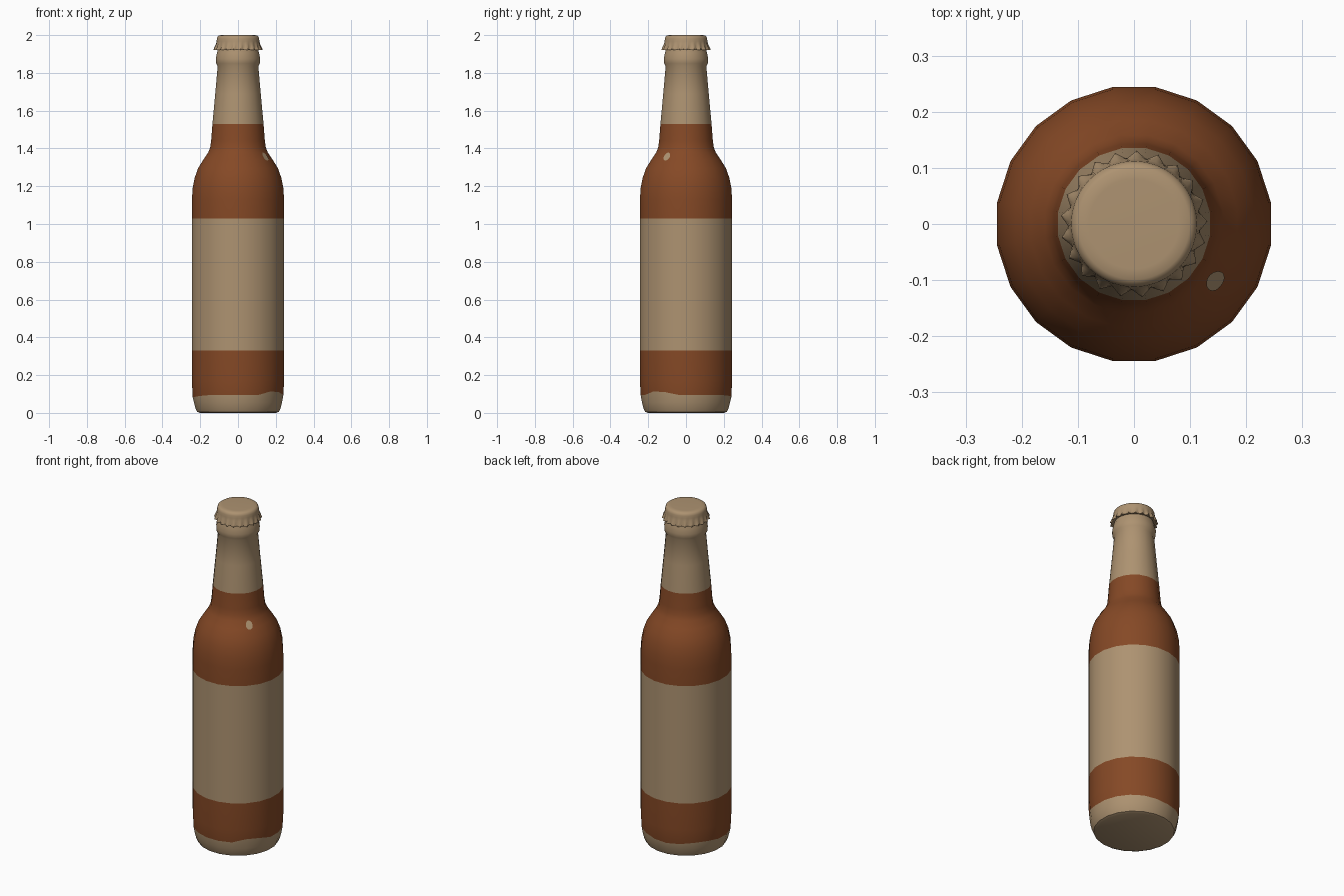
import bpy, bmesh, math

if "Cube" in bpy.data.objects:
    bpy.data.objects.remove(bpy.data.objects["Cube"])

SIDES = 20


def material(name, rgb):
    m = bpy.data.materials.new(name)
    m.diffuse_color = (*rgb, 1)
    m.use_nodes = True
    m.node_tree.nodes["Principled BSDF"].inputs["Base Color"].default_value = m.diffuse_color
    return m


tan = material("tan", (0.42, 0.29, 0.165))
brown = material("brown", (0.235, 0.066, 0.019))


def finish(bm, name, angle, recalc=True):
    if recalc:
        bmesh.ops.recalc_face_normals(bm, faces=bm.faces[:])
    me = bpy.data.meshes.new(name)
    bm.to_mesh(me)
    bm.free()
    me.materials.append(tan)
    me.materials.append(brown)
    ob = bpy.data.objects.new(name, me)
    bpy.context.collection.objects.link(ob)
    bpy.ops.object.select_all(action='DESELECT')
    ob.select_set(True)
    bpy.context.view_layer.objects.active = ob
    bpy.ops.object.shade_smooth_by_angle(angle=math.radians(angle))
    return ob


def loft(name, n, rows, point, colour, angle):
    """Rings of n points joined by quads, with flat end caps."""
    bm = bmesh.new()
    rings = [[bm.verts.new(point(row, (i + 0.5) * math.tau / n, i)) for i in range(n)]
             for row in rows]
    for k, (a, b) in enumerate(zip(rings, rings[1:])):
        for i in range(n):
            j = (i + 1) % n
            bm.faces.new((a[i], a[j], b[j], b[i])).material_index = colour(rows[k][1])
    bm.faces.new(rings[0][::-1])
    bm.faces.new(rings[-1])
    return finish(bm, name, angle)


# Bottle: radius and height from base to lip
profile = [(0.205, 0.0), (0.219, 0.006), (0.228, 0.025), (0.236, 0.055), (0.243, 0.095),
           (0.247, 0.17), (0.247, 0.33), (0.247, 1.03), (0.247, 1.13), (0.243, 1.19),
           (0.232, 1.245), (0.214, 1.295), (0.186, 1.34), (0.160, 1.378), (0.149, 1.405),
           (0.144, 1.44), (0.137, 1.53), (0.122, 1.69), (0.109, 1.835), (0.117, 1.85),
           (0.119, 1.875), (0.113, 1.905), (0.107, 1.925), (0.104, 1.95)]


def bottle_point(row, a, i):
    r, z = row
    if z == 0.095:  # uneven lower paint edge
        d = math.remainder(a + math.radians(37), math.tau)
        z += 0.028 * math.exp(-(d / 0.22) ** 2) - 0.013 * math.exp(-((abs(d) - 2.4) / 0.5) ** 2)
    return r * math.cos(a), r * math.sin(a), z


def bottle_colour(z):
    return 1 if 0.09 < z < 0.32 or 1.02 < z < 1.52 else 0


loft("bottle", SIDES, profile, bottle_point, bottle_colour, 40)

# Crown cap: radius, height and flute depth
TEETH = 21
cap_rows = [(0.106, 1.926, 0), (0.117, 1.922, 0.014), (0.116, 1.935, 0.010),
            (0.114, 1.953, 0.003), (0.113, 1.968, 0), (0.112, 1.982, 0),
            (0.108, 1.993, 0), (0.099, 1.999, 0), (0.080, 2.0, 0)]


def cap_point(row, a, i):
    r = row[0] + row[2] * (1, 0.45, 0, 0.45)[i % 4]
    return r * math.cos(a), r * math.sin(a), row[1]


loft("crown_cap", TEETH * 4, cap_rows, cap_point, lambda z: 0, 50)


# Small pale fleck following the shoulder
def shoulder_radius(z, a):
    for (r0, z0), (r1, z1) in zip(profile, profile[1:]):
        if z0 <= z <= z1:
            r = r0 + (r1 - r0) * (z - z0) / (z1 - z0)
            half = math.pi / SIDES
            return r * math.cos(half) / math.cos(a % (2 * half) - half)


def fleck_point(s, t):
    # facet corners sit at odd multiples of half a step
    a = math.radians(-35) + 0.11 * s
    z = 1.355 + 0.021 * t
    r = shoulder_radius(z, a - math.pi / SIDES) + 0.003
    return r * math.cos(a), r * math.sin(a), z + 0.002


bm = bmesh.new()
centre = bm.verts.new(fleck_point(0, 0))
rings = [[bm.verts.new(fleck_point(q * math.cos(i * math.tau / 14), q * math.sin(i * math.tau / 14)))
          for i in range(14)] for q in (0.5, 1)]
for i in range(14):
    j = (i + 1) % 14
    bm.faces.new((centre, rings[0][i], rings[0][j]))
    bm.faces.new((rings[0][i], rings[1][i], rings[1][j], rings[0][j]))
finish(bm, "paint_fleck", 60, recalc=False)
